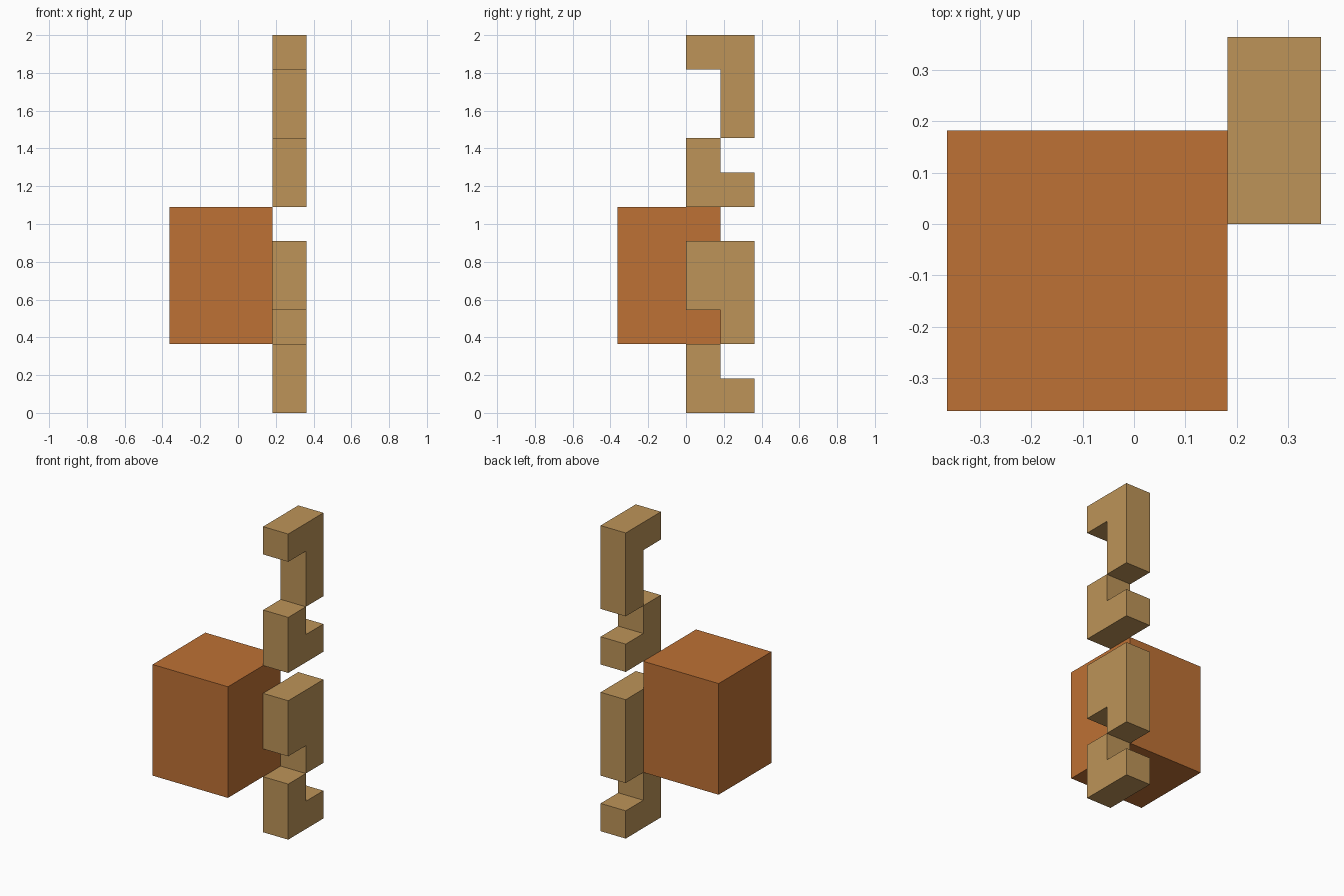
import bpy
import bmesh

cube = bpy.data.objects.get("Cube")
if cube:
    bpy.data.objects.remove(cube, do_unlink=True)

U = 2 / 11  # grid unit: the model is eleven units tall


def make_material(name, color):
    mat = bpy.data.materials.new(name)
    mat.use_nodes = True
    mat.diffuse_color = color
    bsdf = next(n for n in mat.node_tree.nodes if n.type == 'BSDF_PRINCIPLED')
    bsdf.inputs["Base Color"].default_value = color
    return mat


def extrude_profile(name, profile, x0, x1, mat):
    """Extrude a (y, z) outline along x; all values in grid units."""
    bm = bmesh.new()
    face = bm.faces.new([bm.verts.new((x0 * U, y * U, z * U)) for y, z in profile])
    new = bmesh.ops.extrude_face_region(bm, geom=[face])["geom"]
    verts = [v for v in new if isinstance(v, bmesh.types.BMVert)]
    bmesh.ops.translate(bm, verts=verts, vec=((x1 - x0) * U, 0, 0))
    bmesh.ops.recalc_face_normals(bm, faces=bm.faces)
    mesh = bpy.data.meshes.new(name)
    bm.to_mesh(mesh)
    bm.free()
    mesh.materials.append(mat)
    obj = bpy.data.objects.new(name, mesh)
    bpy.context.scene.collection.objects.link(obj)
    return obj


orange = make_material("burnt_orange", (0.515, 0.165, 0.035, 1))
tan = make_material("tan", (0.509, 0.296, 0.098, 1))

# Main block
extrude_profile("main_block", [(-2, 2), (1, 2), (1, 6), (-2, 6)], -2, 1, orange)

# Stepped strip beside the block, from the top down
strip = {
    "top_hook": [(0, 11), (0, 10), (1, 10), (1, 8), (2, 8), (2, 11)],
    "upper_foot": [(0, 8), (0, 6), (2, 6), (2, 7), (1, 7), (1, 8)],
    "middle_hook": [(0, 5), (0, 3), (1, 3), (1, 2), (2, 2), (2, 5)],
    "lower_foot": [(0, 2), (0, 0), (2, 0), (2, 1), (1, 1), (1, 2)],
}
for part, outline in strip.items():
    extrude_profile(part, outline, 1, 2, tan)
